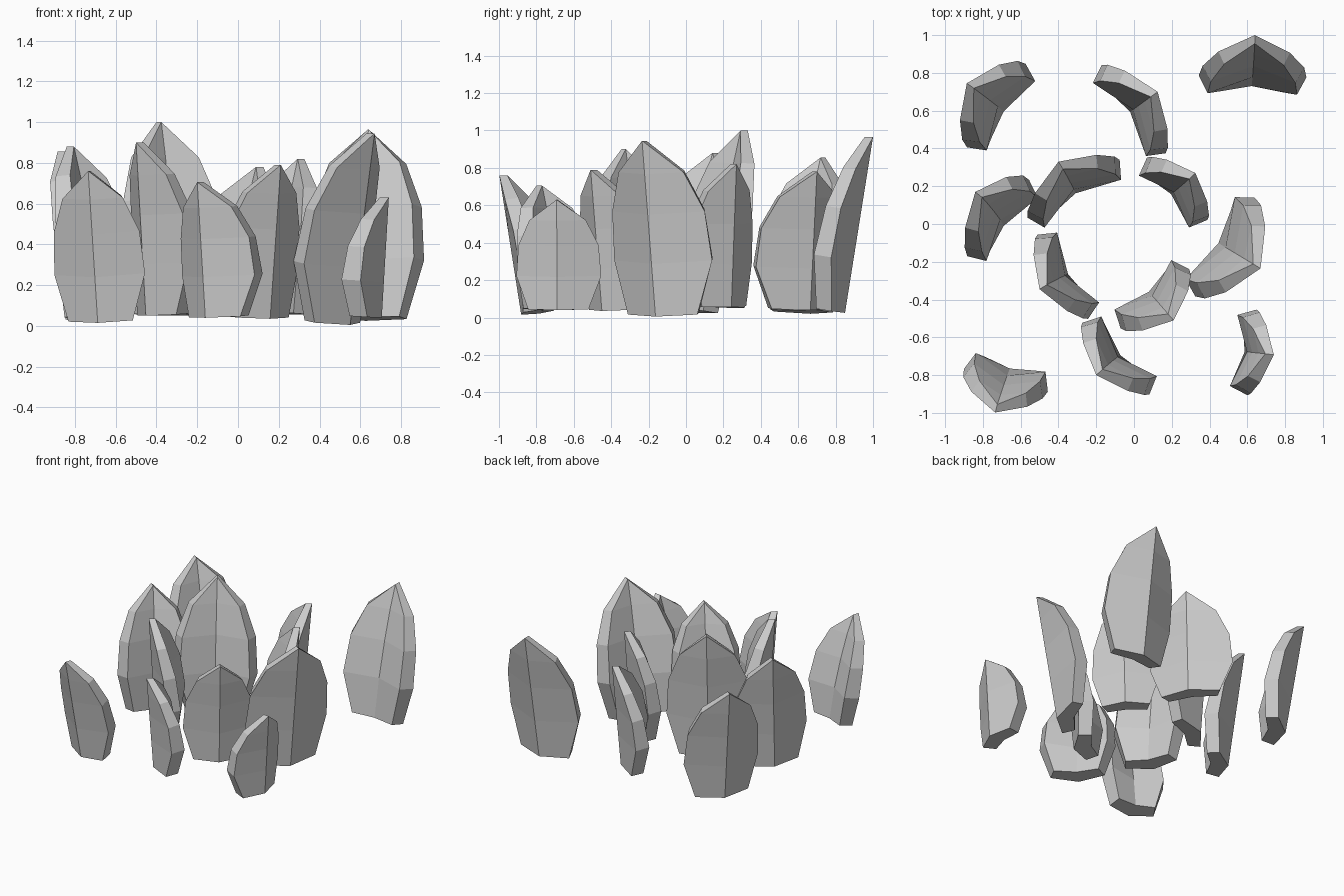
import bpy, bmesh, math
from mathutils import Vector

if "Cube" in bpy.data.objects:
    bpy.data.objects.remove(bpy.data.objects["Cube"])

grey = bpy.data.materials.new("stone grey")
grey.diffuse_color = (0.6, 0.6, 0.6, 1)
grey.use_nodes = True
grey.node_tree.nodes["Principled BSDF"].inputs["Base Color"].default_value = grey.diffuse_color

# Slab profile: height fraction, half-width fraction, crease thickness, inner fold
ROWS = [(0.0, 0.71, 0.12, 0.45), (0.30, 1.0, 0.118, 0.78),
        (0.58, 0.945, 0.10, 0.82), (0.81, 0.665, 0.075, 0.85)]
TIP_THICK = 0.045


def shard(name, tip, angle, half, z0, z1, lean, roll=0.0):
    """Folded, pointed slab whose convex side faces `angle` and leans that way.
    `roll` slides the foot sideways under the fixed tip."""
    a = math.radians(angle)
    out = Vector((math.cos(a), math.sin(a), 0))
    side = Vector((-math.sin(a), math.cos(a), 0))
    top = Vector((tip[0], tip[1], z1))
    tilt, bank = lean / (z1 - z0), roll / (z1 - z0)

    def place(f, s, depth):
        # s = sideways, depth = inwards; the tilt also lifts or lowers points
        p = top - out * (lean * (1 - f) + depth) + side * (roll * (1 - f) + s)
        p.z = z0 + (z1 - z0) * f + depth * tilt + s * bank
        return p

    bm = bmesh.new()
    rings = []
    for f, w, t, fold in ROWS:
        wide = half * w
        drop = 0.40 * half * w ** 1.5          # wings fold back from the crease
        pts = [place(f, wide * s, drop * abs(s)) for s in (-1, 0, 1)]
        pts += [place(f, wide * 0.83 * s, t + drop * fold * abs(s)) for s in (1, 0, -1)]
        rings.append([bm.verts.new(p) for p in pts])
    # side walls between the rings
    for r0, r1 in zip(rings, rings[1:]):
        for i in range(6):
            j = (i + 1) % 6
            bm.faces.new((r0[i], r0[j], r1[j], r1[i]))
    # flat foot in two halves
    b = rings[0]
    bm.faces.new((b[0], b[5], b[4], b[1]))
    bm.faces.new((b[1], b[4], b[3], b[2]))
    # pointed top with a short ridge across the thickness
    r = rings[-1]
    to = bm.verts.new(top)
    ti = bm.verts.new(place(1, 0, TIP_THICK) - Vector((0, 0, TIP_THICK * tilt)))
    for tri in ((r[0], r[1], to), (r[1], r[2], to), (r[3], r[4], ti), (r[4], r[5], ti)):
        bm.faces.new(tri)
    bm.faces.new((r[2], r[3], ti, to))
    bm.faces.new((r[5], r[0], to, ti))
    bmesh.ops.recalc_face_normals(bm, faces=bm.faces)
    me = bpy.data.meshes.new(name)
    bm.to_mesh(me)
    bm.free()
    me.materials.append(grey)
    bpy.context.collection.objects.link(bpy.data.objects.new(name, me))


# name, tip (x, y), facing angle, half width, base z, tip z, lean, roll
# Inner ring
shard("inner_shard_back_left", (-0.40, 0.33), 122, 0.288, 0.05, 1.00, 0.07, 0.012)
shard("inner_shard_back_right", (0.325, 0.27), 44, 0.23, 0.055, 0.82, 0.05, 0.01)
shard("inner_shard_front_left", (-0.50, -0.345), 211, 0.26, 0.05, 0.90, 0.05, 0.01)
shard("inner_shard_front_right", (0.21, -0.51), -49, 0.24, 0.035, 0.79, 0.08, 0.0)
# Middle ring
shard("middle_shard_back", (0.125, 0.70), 36, 0.288, 0.04, 0.78, 0.06, 0.0)
shard("middle_shard_left", (-0.84, 0.17), 141, 0.26, 0.025, 0.88, 0.11, 0.045)
shard("middle_shard_right", (0.67, -0.235), -31, 0.305, 0.005, 0.945, 0.14, 0.0)
shard("middle_shard_front", (-0.20, -0.80), 223, 0.26, 0.04, 0.705, 0.045, 0.01)
# Outer corners
shard("corner_shard_back_right", (0.64, 1.0), 89, 0.285, 0.025, 0.965, 0.15, 0.012)
shard("corner_shard_back_left", (-0.885, 0.745), 145, 0.27, 0.02, 0.855, 0.125, 0.01)
shard("corner_shard_front_left", (-0.735, -0.998), 255, 0.23, 0.015, 0.76, 0.125, 0.015)
shard("corner_shard_front_right", (0.74, -0.692), -6, 0.228, 0.04, 0.63, 0.035, 0.0)
